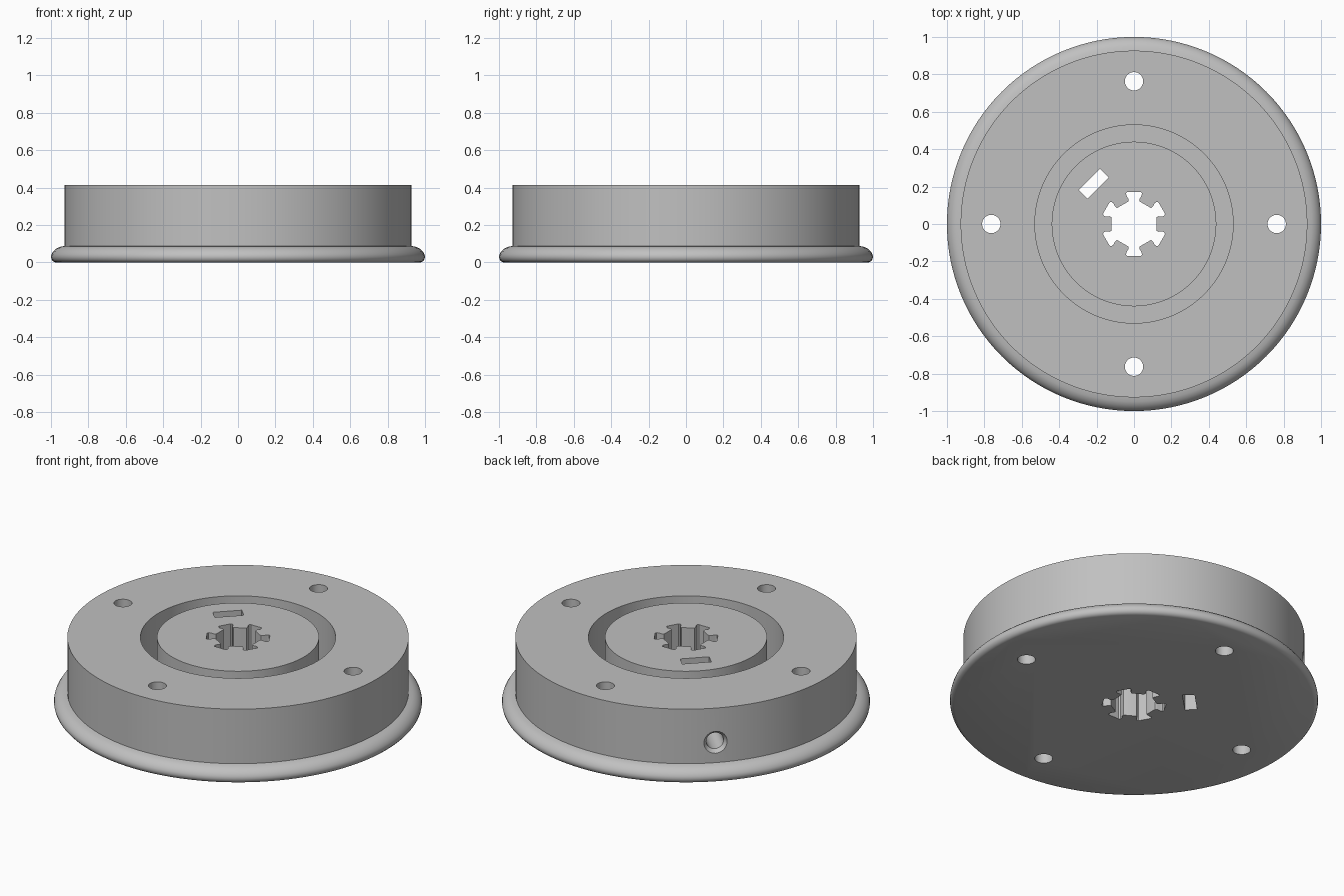
import bpy, bmesh, math
from mathutils import Matrix, Vector

if "Cube" in bpy.data.objects:
    bpy.data.objects.remove(bpy.data.objects["Cube"])

HEIGHT = 0.415
SCREW_Z = 0.21

grey = bpy.data.materials.new("plain grey")
grey.use_nodes = True
grey.diffuse_color = (0.53, 0.53, 0.53, 1)
grey.node_tree.nodes["Principled BSDF"].inputs["Base Color"].default_value = grey.diffuse_color


def finish(name, bm):
    bmesh.ops.recalc_face_normals(bm, faces=bm.faces)
    mesh = bpy.data.meshes.new(name)
    bm.to_mesh(mesh)
    bm.free()
    mesh.materials.append(grey)
    obj = bpy.data.objects.new(name, mesh)
    bpy.context.collection.objects.link(obj)
    return obj


def lathe(name, profile, steps=128):
    """Spin a radius/height profile and cap its open ends."""
    bm = bmesh.new()
    verts = [bm.verts.new((r, 0, z)) for r, z in profile]
    edges = [bm.edges.new(pair) for pair in zip(verts, verts[1:])]
    bmesh.ops.spin(bm, geom=verts + edges, axis=(0, 0, 1), cent=(0, 0, 0),
                   angle=math.tau, steps=steps)
    bmesh.ops.remove_doubles(bm, verts=bm.verts, dist=1e-5)
    bmesh.ops.holes_fill(bm, edges=[e for e in bm.edges if e.is_boundary], sides=0)
    return finish(name, bm)


def prism(name, outline, low=-0.1, high=HEIGHT + 0.1):
    """Extrude a flat outline upward."""
    bm = bmesh.new()
    face = bm.faces.new([bm.verts.new((x, y, low)) for x, y in outline])
    new = bmesh.ops.extrude_face_region(bm, geom=[face])["geom"]
    bmesh.ops.translate(bm, vec=(0, 0, high - low),
                        verts=[v for v in new if isinstance(v, bmesh.types.BMVert)])
    return finish(name, bm)


# Body: flange, drum wall, ring groove and hub in one turned profile
wheel = lathe("wheel_body", [
    (0.975, 0), (0.988, 0.005), (0.997, 0.016), (1.0, 0.03), (0.997, 0.044),
    (0.987, 0.06), (0.97, 0.075), (0.95, 0.084), (0.927, 0.088),
    (0.927, HEIGHT), (0.53, HEIGHT), (0.53, 0.088), (0.44, 0.088), (0.44, HEIGHT)])

cutters = []

# Four mounting holes
for i in range(4):
    a = i * math.pi / 2
    hole = lathe("mounting_hole_cutter", [(0.049, -0.1), (0.049, HEIGHT + 0.1)], 32)
    hole.location = (0.763 * math.cos(a), 0.763 * math.sin(a), 0)
    cutters.append(hole)

# Splined bore with six rounded lobes
half = [(0.036, 0.117), (0.029, 0.122), (0.03, 0.135), (0.041, 0.152),
        (0.042, 0.164), (0.035, 0.171)]
lobe = half + [(-x, y) for x, y in reversed(half)]
outline = []
for i in range(6):
    turn = Matrix.Rotation(i * math.pi / 3, 2)
    outline += [turn @ Vector(p) for p in lobe]
cutters.append(prism("spline_bore_cutter", outline))

# Nut slot beside the bore
turn = Matrix.Rotation(math.pi / 4, 2)
corners = [(-0.08, -0.033), (0.08, -0.033), (0.08, 0.033), (-0.08, 0.033)]
cutters.append(prism("nut_slot_cutter",
                     [turn @ (Vector(c) + Vector((0, 0.304))) for c in corners]))

# Set screw hole with a countersunk mouth, running from the wall to the bore
screw = lathe("screw_hole_cutter",
              [(0.048, 0.05), (0.048, 0.905), (0.066, 0.927), (0.066, 1.05)], 32)
screw.matrix_world = (Matrix.Translation((0, 0, SCREW_Z))
                      @ Matrix.Rotation(math.radians(135), 4, "Z")
                      @ Matrix.Rotation(math.pi / 2, 4, "Y"))
cutters.append(screw)

# Cut every opening, then drop the cutters
bpy.context.view_layer.objects.active = wheel
for cutter in cutters:
    cutter.hide_render = True
    mod = wheel.modifiers.new(cutter.name, "BOOLEAN")
    mod.operation = "DIFFERENCE"
    mod.solver = "EXACT"
    mod.object = cutter
    bpy.ops.object.modifier_apply(modifier=mod.name)
for cutter in cutters:
    bpy.data.objects.remove(cutter)

bpy.ops.object.select_all(action="DESELECT")
wheel.select_set(True)
bpy.ops.object.shade_smooth_by_angle(angle=math.radians(30))
